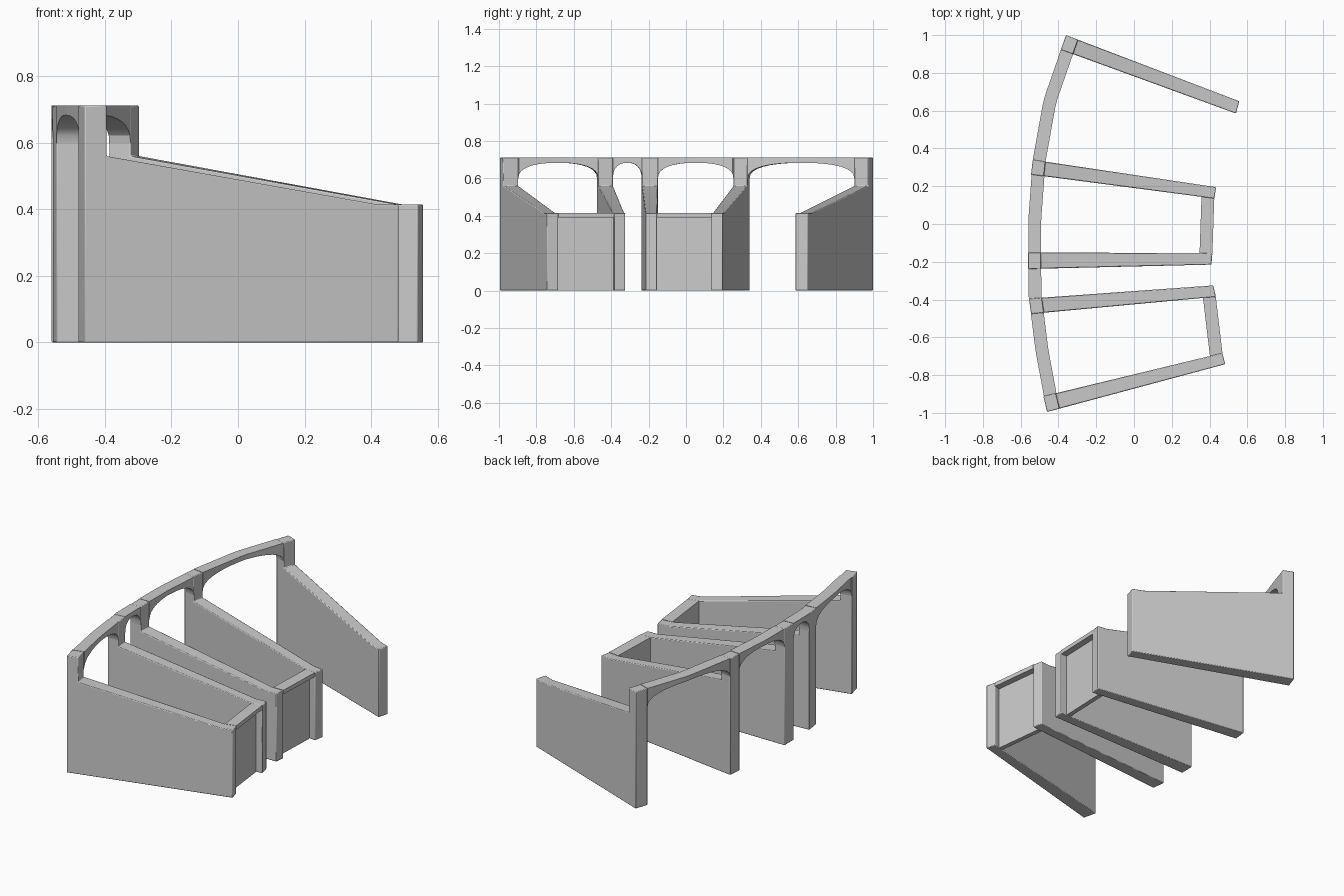
import bpy, bmesh
from mathutils import Vector

if "Cube" in bpy.data.objects:
    bpy.data.objects.remove(bpy.data.objects["Cube"])

TOP, STEP, LOW = 0.712, 0.56, 0.415   # arcade top, wall top at the post, wall top at the front
DEPTH = 0.068                         # thickness of arcade and front frames

# Each wall: lower-y side (back, front) and upper-y side (back, front), in plan
WALLS = [
    (((-0.46, -0.995), (0.483, -0.742)), ((-0.48, -0.912), (0.468, -0.683))),
    (((-0.545, -0.476), (0.433, -0.385)), ((-0.556, -0.395), (0.42, -0.325))),
    (((-0.56, -0.238), (0.41, -0.215)), ((-0.56, -0.15), (0.415, -0.155))),
    (((-0.545, 0.262), (0.425, 0.135)), ((-0.536, 0.34), (0.435, 0.195))),
    (((-0.387, 0.923), (0.54, 0.585)), ((-0.36, 1.0), (0.557, 0.65))),
]
# Outer edge of the back arcade in plan, (y, x)
ARC = [(-1.0, -0.46), (-0.68, -0.52), (-0.38, -0.558), (-0.18, -0.56), (0.03, -0.559),
       (0.34, -0.536), (0.66, -0.478), (1.0, -0.36)]


def arc_x(y):
    for (y0, x0), (y1, x1) in zip(ARC, ARC[1:]):
        if y <= y1:
            return x0 + (x1 - x0) * (y - y0) / (y1 - y0)
    return ARC[-1][1]


def make(name, sections, soft=0.0):
    """Loft equal-length closed sections, capping both ends."""
    bm = bmesh.new()
    rows = [[bm.verts.new(p) for p in s] for s in sections]
    n = len(rows[0])
    for a, b in zip(rows, rows[1:]):
        for i in range(n):
            j = (i + 1) % n
            bm.faces.new((a[i], a[j], b[j], b[i]))
    bm.faces.new(rows[0][::-1])
    bm.faces.new(rows[-1])
    bmesh.ops.recalc_face_normals(bm, faces=bm.faces)
    me = bpy.data.meshes.new(name)
    bm.to_mesh(me)
    bm.free()
    ob = bpy.data.objects.new(name, me)
    bpy.context.collection.objects.link(ob)
    bpy.ops.object.select_all(action='DESELECT')
    ob.select_set(True)
    bpy.context.view_layer.objects.active = ob
    if soft:
        bev = ob.modifiers.new("soft_edges", 'BEVEL')
        bev.width, bev.segments = soft, 2
    bpy.ops.object.shade_smooth_by_angle()
    return ob


def direction(side):
    return (Vector(side[1]) - Vector(side[0])).normalized()


# Walls: tall post at the back, sloping top, short flat at the front
def side_profile(side):
    back, front = Vector(side[0]), Vector(side[1])
    d = direction(side)
    step, flat = back + d * DEPTH, front - d * DEPTH
    pts = [(back, 0), (front, 0), (front, LOW), (flat, LOW), (step, STEP), (step, TOP), (back, TOP)]
    return [(p.x, p.y, z) for p, z in pts]


for i, (lo, hi) in enumerate(WALLS):
    make(f"wall_{i + 1}", [side_profile(lo), side_profile(hi)], soft=0.004)

# Arcade: one flat-arched beam between each pair of posts
N = 18
for i in range(len(WALLS) - 1):
    a, b = WALLS[i][1], WALLS[i + 1][0]
    da, db = direction(a), direction(b)
    sections = []
    for k in range(N + 1):
        t = k / N
        t = t * t * (3 - 2 * t)
        y = a[0][1] + (b[0][1] - a[0][1]) * t
        outer = Vector((arc_x(y), y))
        if k in (0, N):
            outer = Vector(a[0] if k == 0 else b[0])
        inner = outer + da.lerp(db, t).normalized() * DEPTH
        u = abs(2 * t - 1)
        z = 0.60 + 0.083 * max(0, 1 - u ** 2.4) ** (1 / 2.4)
        sections.append([(outer.x, outer.y, z), (inner.x, inner.y, z),
                         (inner.x, inner.y, TOP), (outer.x, outer.y, TOP)])
    make(f"arch_beam_{i + 1}", sections)


# Fronts: thin lintel over a recessed panel, closing two of the bays
def front_block(name, i, near, far, z0, z1):
    sections = []
    for side in (WALLS[i][1], WALLS[i + 1][0]):
        p, d = Vector(side[1]), direction(side)
        o, q = p - d * near, p - d * far
        sections.append([(o.x, o.y, z0), (q.x, q.y, z0), (q.x, q.y, z1), (o.x, o.y, z1)])
    make(name, sections)


for i in (0, 2):
    front_block(f"front_lintel_{i + 1}", i, 0.0, DEPTH, 0.39, LOW)
    front_block(f"front_panel_{i + 1}", i, 0.04, DEPTH, 0.0, 0.39)
